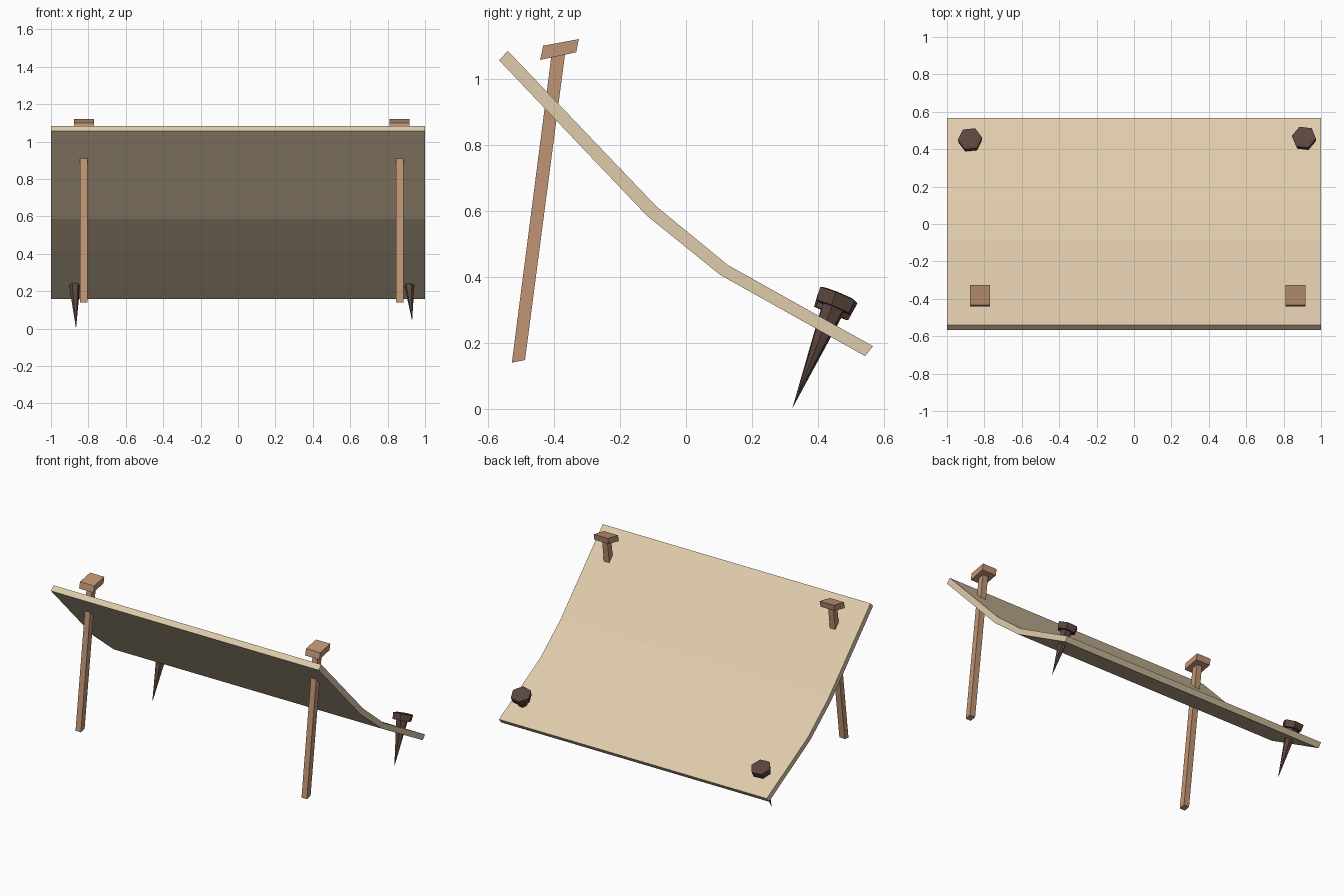
import bpy, bmesh, math
from mathutils import Vector

cube = bpy.data.objects.get("Cube")
if cube:
    bpy.data.objects.remove(cube, do_unlink=True)


def material(name, rgb):
    m = bpy.data.materials.new(name)
    m.use_nodes = True
    m.diffuse_color = (*rgb, 1)
    m.node_tree.nodes["Principled BSDF"].inputs["Base Color"].default_value = (*rgb, 1)
    return m


CANVAS = material("canvas", (0.74, 0.60, 0.41))
WOOD = material("wood", (0.53, 0.30, 0.175))
IRON = material("dark_iron", (0.107, 0.061, 0.048))


def finish(name, bm, mat):
    bmesh.ops.recalc_face_normals(bm, faces=bm.faces)
    mesh = bpy.data.meshes.new(name)
    bm.to_mesh(mesh)
    bm.free()
    mesh.materials.append(mat)
    obj = bpy.data.objects.new(name, mesh)
    bpy.context.collection.objects.link(obj)
    return obj


def bridge(bm, a, b):
    n = len(a)
    for i in range(n):
        j = (i + 1) % n
        bm.faces.new((a[i], a[j], b[j], b[i]))


def side_extrusion(name, profile, x0, x1, mat):
    """Extrude a (y, z) outline from x0 to x1."""
    bm = bmesh.new()
    a, b = ([bm.verts.new((x, y, z)) for y, z in profile] for x in (x0, x1))
    bridge(bm, a, b)
    bm.faces.new(a)
    bm.faces.new(b)
    return finish(name, bm, mat)


def stake(name, tip, top, spin):
    """Pointed six-sided spike with a wide hexagonal head."""
    tip, top = Vector(tip), Vector(top)
    axis = (top - tip).normalized()
    turn = Vector((0, 0, 1)).rotation_difference(axis)
    bm = bmesh.new()
    rings = []
    # (radius, distance below the head top)
    for radius, drop in ((0.037, 0.045), (0.061, 0.045), (0.066, 0.004),
                         (0.050, 0.0)):
        ring = []
        for i in range(6):
            t = spin + i * math.tau / 6
            p = Vector((radius * math.cos(t), radius * math.sin(t), -drop))
            ring.append(bm.verts.new(top + turn @ p))
        rings.append(ring)
    for a, b in zip(rings, rings[1:]):
        bridge(bm, a, b)
    bm.faces.new(rings[-1])
    point = bm.verts.new(tip)
    for i in range(6):
        bm.faces.new((point, rings[0][i], rings[0][(i + 1) % 6]))
    return finish(name, bm, IRON)


# Sagging canvas sheet
upper = [(-0.54, 1.084), (-0.09, 0.613), (0.127, 0.435), (0.567, 0.189)]
lower = [(-0.567, 1.056), (-0.119, 0.585), (0.104, 0.405), (0.543, 0.159)]
side_extrusion("canvas_sheet", upper + lower[::-1], -1, 1, CANVAS)

# Leaning poles with block caps
pole = [(-0.528, 0.139), (-0.488, 0.147), (-0.366, 1.08), (-0.408, 1.07)]
cap = [(-0.442, 1.057), (-0.333, 1.08), (-0.325, 1.12), (-0.433, 1.1)]
for side, x in (("right", -0.824), ("left", 0.864)):
    side_extrusion(side + "_pole", pole, x - 0.02, x + 0.02, WOOD)
    side_extrusion(side + "_pole_cap", cap, x - 0.053, x + 0.053, WOOD)

# Ground stakes at the low edge
stake("right_stake", (-0.866, 0.322, 0.0), (-0.877, 0.457, 0.33), 0.1)
stake("left_stake", (0.931, 0.338, 0.04), (0.908, 0.465, 0.348), 0.9)
